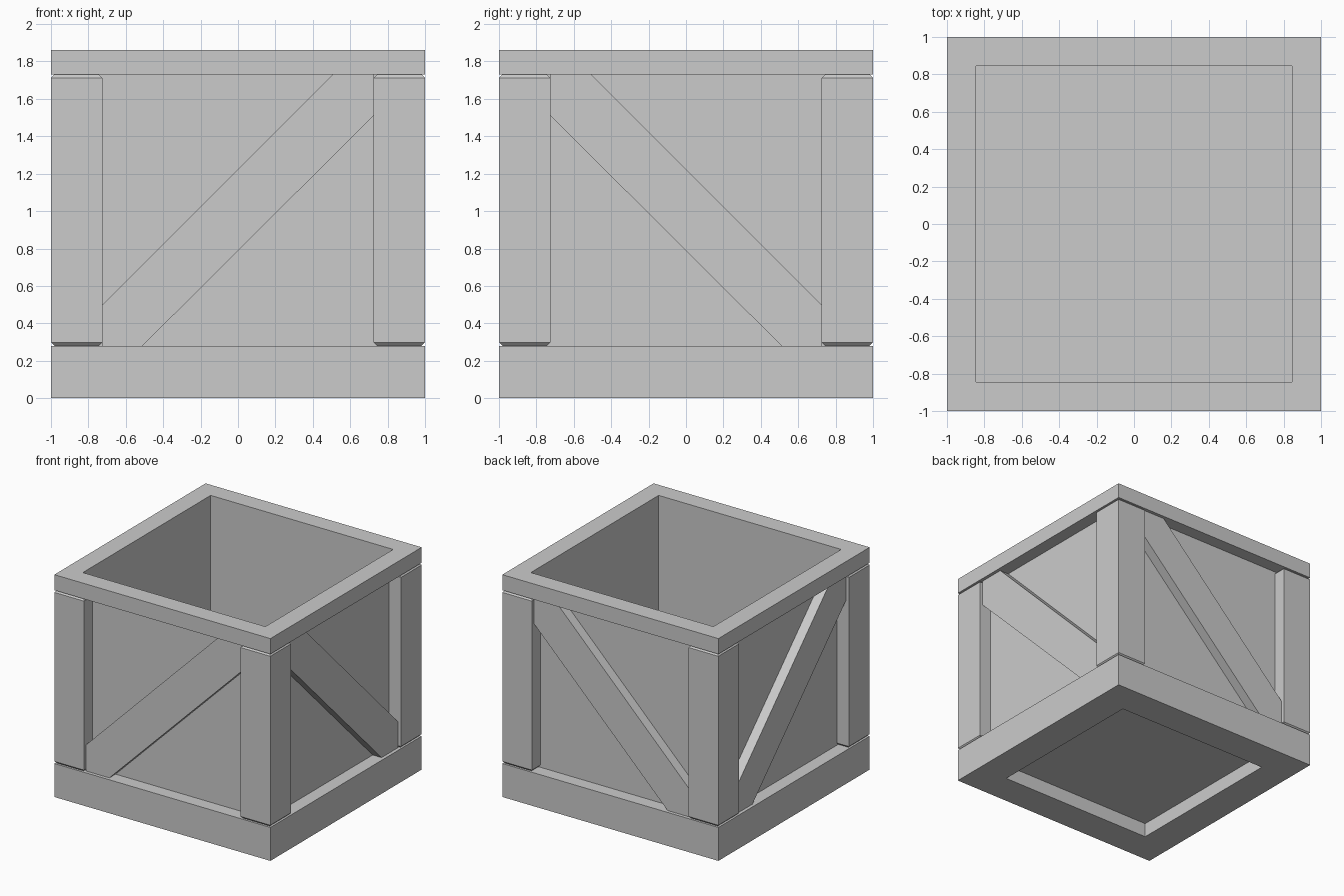
import bpy, bmesh

if "Cube" in bpy.data.objects:
    bpy.data.objects.remove(bpy.data.objects["Cube"])

Z_BASE, Z_RIM, Z_TOP = 0.28, 1.73, 1.86
WALL_IN, WALL_OUT = 0.845, 0.89
POST = 0.725


def finish(name, bm, mirror=None):
    bmesh.ops.recalc_face_normals(bm, faces=bm.faces)
    me = bpy.data.meshes.new(name)
    bm.to_mesh(me)
    bm.free()
    ob = bpy.data.objects.new(name, me)
    bpy.context.collection.objects.link(ob)
    if mirror:
        mod = ob.modifiers.new("Mirror", 'MIRROR')
        mod.use_axis = mirror
        mod.use_mirror_merge = False
    return ob


def loft(name, sections, closed=False, mirror=None):
    """Skin a list of equal-length point loops; closed joins last to first."""
    bm = bmesh.new()
    rows = [[bm.verts.new(p) for p in s] for s in sections]
    n = len(rows[0])
    pairs = list(zip(rows, rows[1:]))
    if closed:
        pairs.append((rows[-1], rows[0]))
    else:
        bm.faces.new(rows[0])
        bm.faces.new(rows[-1])
    for a, b in pairs:
        for i in range(n):
            j = (i + 1) % n
            bm.faces.new((a[i], a[j], b[j], b[i]))
    return finish(name, bm, mirror)


def square(half, z):
    return [(-half, -half, z), (half, -half, z), (half, half, z), (-half, half, z)]


# Base frame with a lip below the floor
loft("base_frame", [square(h, z) for h, z in (
    (1, 0), (1, Z_BASE), (WALL_OUT - 0.01, Z_BASE), (WALL_OUT - 0.01, 0.13),
    (POST, 0.13), (POST, 0))], closed=True)

# Open-topped box: walls and floor
loft("box_panels", [square(h, z) for h, z in (
    (WALL_OUT, 0.12), (WALL_OUT, Z_RIM), (WALL_IN, Z_RIM), (WALL_IN, 0.165))])

# Top rim
loft("top_rim", [square(h, z) for h, z in (
    (1, Z_RIM), (1, Z_TOP), (WALL_IN, Z_TOP), (WALL_IN, Z_RIM))], closed=True)


# L-shaped corner posts with chamfered ends
def post_outline(inset, z):
    o, e, w = 1 - inset, POST + inset, WALL_OUT - 0.02
    return [(x, y, z) for x, y in ((o, o), (e, o), (e, w), (w, w), (w, e), (o, e))]


C = 0.018
loft("corner_posts", [post_outline(C, Z_BASE), post_outline(0, Z_BASE + C),
                      post_outline(0, Z_RIM - C), post_outline(C, Z_RIM)],
     mirror=(True, True, False))

# Diagonal braces: front/back rise toward +x, left/right rise toward -y
brace = [(-POST, Z_BASE), (-0.51, Z_BASE), (POST, 1.51),
         (POST, Z_RIM), (0.505, Z_RIM), (-POST, 0.5)]
depths = (WALL_OUT - 0.01, 0.972)
loft("front_back_braces", [[(u, -d, z) for u, z in brace] for d in depths],
     mirror=(False, True, False))
loft("side_braces", [[(d, -u, z) for u, z in brace] for d in depths],
     mirror=(True, False, False))
